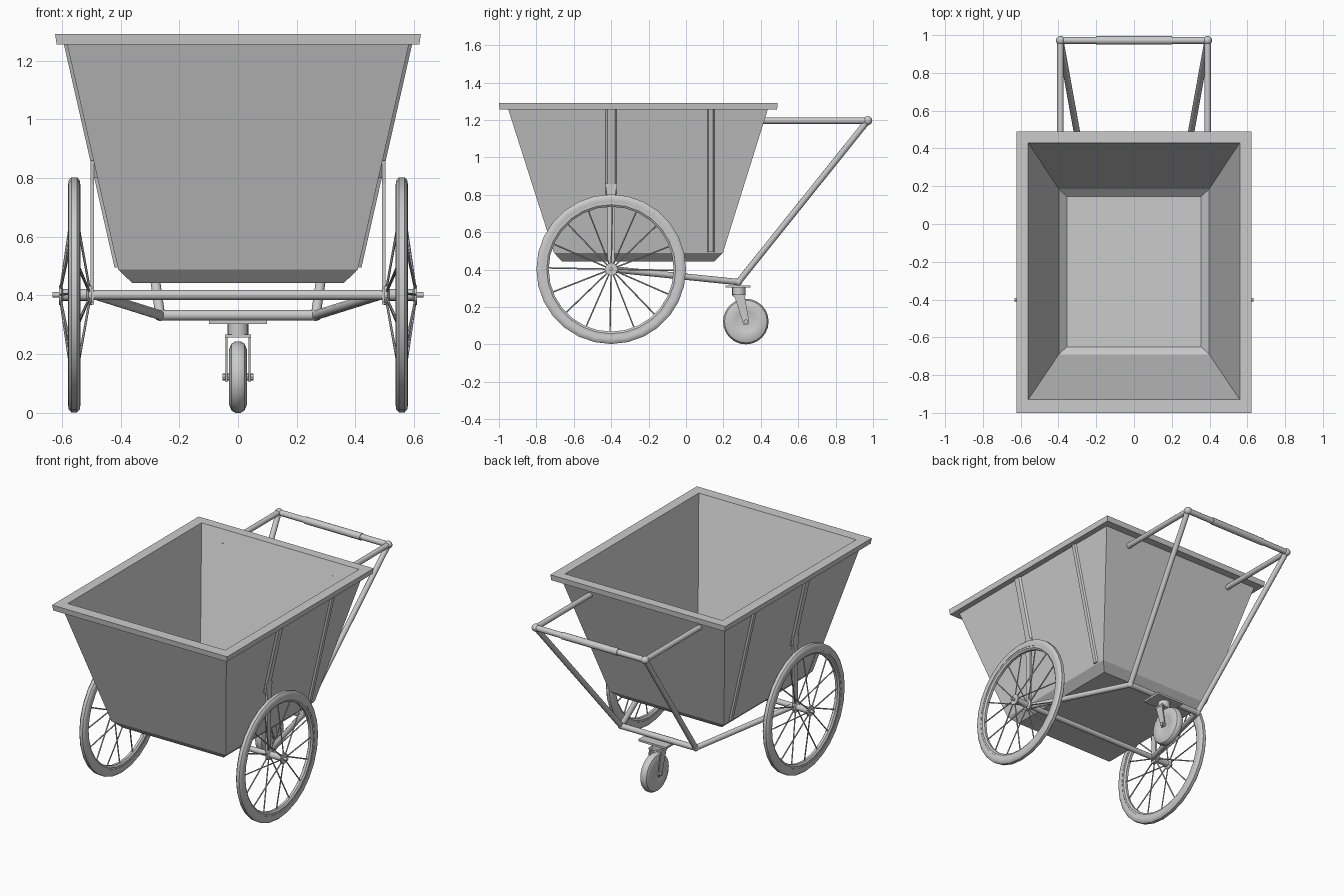
import bpy, bmesh, math
from mathutils import Vector, Matrix

if "Cube" in bpy.data.objects:
    bpy.data.objects.remove(bpy.data.objects["Cube"])


def finish(name, bm, mirror=False, smooth=False):
    bmesh.ops.recalc_face_normals(bm, faces=bm.faces)
    me = bpy.data.meshes.new(name)
    bm.to_mesh(me)
    bm.free()
    if smooth:
        me.shade_smooth()
        me.set_sharp_from_angle(angle=math.radians(35))
    ob = bpy.data.objects.new(name, me)
    bpy.context.collection.objects.link(ob)
    if mirror:
        ob.modifiers.new("mirror", 'MIRROR').use_mirror_merge = False
    return ob


def add_tube(bm, a, b, r, seg=12):
    a, b = Vector(a), Vector(b)
    d = b - a
    m = Matrix.Translation((a + b) / 2) @ d.to_track_quat('Z', 'Y').to_matrix().to_4x4()
    bmesh.ops.create_cone(bm, cap_ends=True, segments=seg, radius1=r, radius2=r,
                          depth=d.length, matrix=m)


def tube(name, a, b, r, mirror=False, seg=12):
    bm = bmesh.new()
    add_tube(bm, a, b, r, seg)
    return finish(name, bm, mirror, True)


def loft(name, loops, closed=False, mirror=False):
    bm = bmesh.new()
    rings = [[bm.verts.new(p) for p in loop] for loop in loops]
    for r, s in zip(rings, rings[1:]):
        for i in range(len(r)):
            j = (i + 1) % len(r)
            bm.faces.new((r[i], r[j], s[j], s[i]))
    bm.faces.new(rings[0])
    bm.faces.new(rings[-1])
    return finish(name, bm, mirror)


def lathe(name, profile, centre, seg, mirror=False):
    # closed (x, radius) profile turned about an axle along x
    bm = bmesh.new()
    rings = []
    for k in range(seg):
        t = 2 * math.pi * k / seg
        rings.append([bm.verts.new((centre[0] + x, centre[1] + r * math.sin(t),
                                    centre[2] + r * math.cos(t))) for x, r in profile])
    n = len(profile)
    for k in range(seg):
        a, b = rings[k], rings[(k + 1) % seg]
        for i in range(n):
            j = (i + 1) % n
            bm.faces.new((a[i], a[j], b[j], b[i]))
    return finish(name, bm, mirror, True)


def rect(hx, y0, y1, z):
    return [(-hx, y0, z), (hx, y0, z), (hx, y1, z), (-hx, y1, z)]


def box(name, x0, x1, y0, y1, z0, z1, mirror=False):
    return loft(name, [[(x0, y0, z), (x1, y0, z), (x1, y1, z), (x0, y1, z)]
                       for z in (z0, z1)], mirror=mirror)


# Tapered tub with chamfered base, folded lip and hollow inside
loft("tub", [rect(0.36, -0.66, 0.15, 0.442), rect(0.408, -0.705, 0.197, 0.488),
             rect(0.582, -0.95, 0.437, 1.255), rect(0.618, -0.996, 0.487, 1.255),
             rect(0.623, -1.0, 0.49, 1.29), rect(0.56, -0.93, 0.43, 1.29),
             rect(0.398, -0.69, 0.185, 0.50), rect(0.355, -0.65, 0.145, 0.462)])


# Raised ribs down the tub sides
def wall_x(z):
    return 0.408 + (z - 0.488) * 0.174 / 0.767


def rib(name, y, hw, z0):
    def section(z):
        x = wall_x(z)
        return [(x - 0.003, y - hw, z), (x + 0.011, y - hw * 0.6, z),
                (x + 0.011, y + hw * 0.6, z), (x - 0.003, y + hw, z)]
    loft(name, [section(z0), section(1.255)], mirror=True)


rib("wheel_rib", -0.40, 0.032, 0.80)
rib("rear_rib", 0.133, 0.02, 0.495)

# Flat struts from the ribs down to the axle
loft("wheel_strut", [[(0.49, -0.4 - w, z), (0.503, -0.4 - w, z),
                      (0.503, -0.4 + w, z), (0.49, -0.4 + w, z)]
                     for z, w in ((0.37, 0.018), (0.78, 0.02), (0.86, 0.032))], mirror=True)

# Axle, spindles and hubs
C = (0.558, -0.40, 0.402)
tube("axle", (-0.50, -0.4, 0.402), (0.50, -0.4, 0.402), 0.017)
tube("spindle", (0.49, -0.4, 0.402), (0.632, -0.4, 0.402), 0.009, True)
lathe("hub", [(-0.06, 0.008), (-0.06, 0.034), (-0.048, 0.034), (-0.042, 0.02),
              (0.038, 0.02), (0.044, 0.034), (0.052, 0.034), (0.052, 0.008)], C, 16, True)

# Wheels: tyre, rim and alternating spokes
lathe("tyre", [(-0.018, 0.357), (-0.021, 0.375), (-0.019, 0.39), (-0.010, 0.40),
               (0.010, 0.40), (0.019, 0.39), (0.021, 0.375), (0.018, 0.357)], C, 28, True)
lathe("rim", [(-0.016, 0.36), (-0.016, 0.345), (-0.008, 0.334),
              (0.008, 0.334), (0.016, 0.345), (0.016, 0.36)], C, 28, True)
bm = bmesh.new()
for k in range(16):
    t = 2 * math.pi * (k + 0.05) / 16
    d = Vector((0, math.sin(t), math.cos(t)))
    hub_x = -0.052 if k % 2 else 0.046
    add_tube(bm, Vector(C) + d * 0.025 + Vector((hub_x, 0, 0)), Vector(C) + d * 0.338, 0.004, 6)
finish("spokes", bm, True, True)

# Tubular push frame
low, top = (0.265, 0.28, 0.333), (0.39, 0.972, 1.196)
tube("lower_rail", (0.485, -0.4, 0.402), low, 0.017, True)
tube("rear_upright", low, top, 0.017, True)
tube("upper_rail", (0.39, 0.405, 1.196), top, 0.017, True)
tube("cross_bar", (-0.265, 0.28, 0.333), low, 0.018)
tube("handle_bar", (-0.39, 0.972, 1.196), top, 0.018)
tube("handle_grip", (-0.20, 0.972, 1.196), (0.20, 0.972, 1.196), 0.022)
for name, p, r in (("handle_joint", top, 0.024), ("lower_joint", low, 0.02)):
    bm = bmesh.new()
    bmesh.ops.create_uvsphere(bm, u_segments=12, v_segments=8, radius=r,
                              matrix=Matrix.Translation(p))
    finish(name, bm, True, True)

# Caster: mounting plate, swivel, fork and wheel
box("caster_plate", -0.098, 0.098, 0.212, 0.345, 0.303, 0.316)
tube("caster_swivel", (0, 0.283, 0.262), (0, 0.283, 0.305), 0.036, seg=16)
box("fork_crown", -0.044, 0.044, 0.25, 0.318, 0.256, 0.267)
loft("fork_leg", [[(0.036, y - w, z), (0.043, y - w, z), (0.043, y + w, z), (0.036, y + w, z)]
                  for y, z, w in ((0.32, 0.105, 0.014), (0.318, 0.13, 0.018),
                                  (0.285, 0.262, 0.028))], mirror=True)
lathe("caster_wheel", [(-0.026, 0.01), (-0.026, 0.05), (-0.03, 0.06), (-0.03, 0.095),
                       (-0.022, 0.114), (-0.009, 0.122), (0.009, 0.122), (0.022, 0.114),
                       (0.03, 0.095), (0.03, 0.06), (0.026, 0.05), (0.026, 0.01)],
      (0, 0.32, 0.122), 24)
tube("caster_axle", (-0.052, 0.32, 0.122), (0.052, 0.32, 0.122), 0.012, seg=8)
